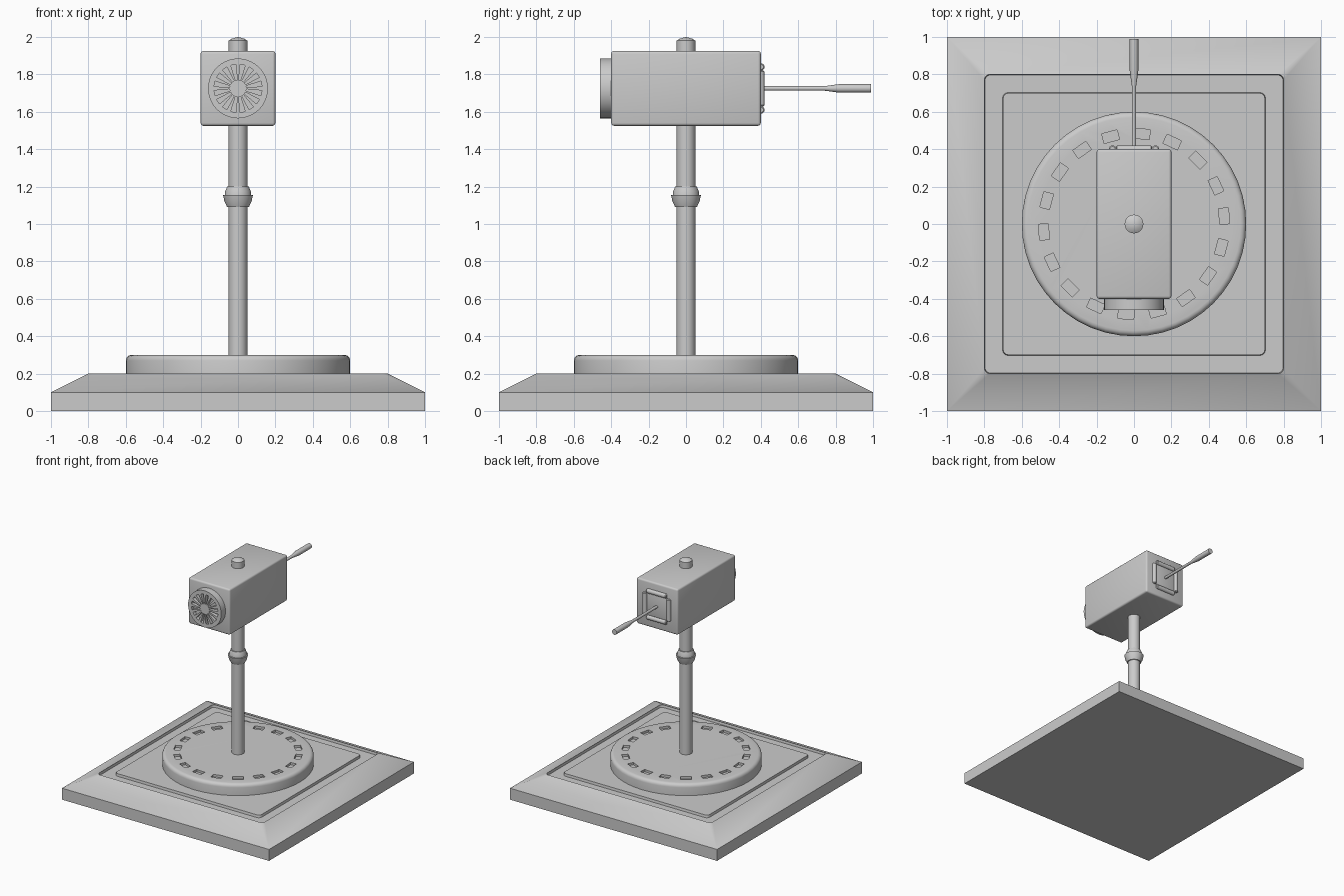
import bpy, bmesh
from math import sin, cos, pi, radians
from mathutils import Matrix, Vector

if "Cube" in bpy.data.objects:
    bpy.data.objects.remove(bpy.data.objects["Cube"])

FRONT = Matrix.Translation((0, -0.4, 1.725)) @ Matrix.Rotation(pi / 2, 4, 'X')
BACK = Matrix.Translation((0, 0.4, 1.725)) @ Matrix.Rotation(-pi / 2, 4, 'X')
UP = Matrix.Identity(4)


def finish(name, bm, matrix=UP, smooth=True):
    bmesh.ops.remove_doubles(bm, verts=bm.verts, dist=1e-5)
    bmesh.ops.transform(bm, matrix=matrix, verts=bm.verts)
    bmesh.ops.recalc_face_normals(bm, faces=bm.faces)
    me = bpy.data.meshes.new(name)
    bm.to_mesh(me)
    bm.free()
    ob = bpy.data.objects.new(name, me)
    bpy.context.collection.objects.link(ob)
    if smooth:
        bpy.ops.object.select_all(action='DESELECT')
        ob.select_set(True)
        bpy.context.view_layer.objects.active = ob
        bpy.ops.object.shade_smooth_by_angle(angle=radians(35))
    return ob


def loft(name, rings, matrix=UP):
    """Skin a stack of closed point rings and cap both ends."""
    bm = bmesh.new()
    loops = [[bm.verts.new(p) for p in ring] for ring in rings]
    n = len(loops[0])
    for a, b in zip(loops, loops[1:]):
        for i in range(n):
            j = (i + 1) % n
            bm.faces.new((a[i], a[j], b[j], b[i]))
    bm.faces.new(loops[0])
    bm.faces.new(loops[-1])
    return finish(name, bm, matrix)


def lathe(name, profile, n=32, matrix=UP):
    return loft(name, [[(r * cos(2 * pi * i / n), r * sin(2 * pi * i / n), z)
                        for i in range(n)] for r, z in profile], matrix)


def rounded_square(h, z, r):
    pts = []
    for k in range(4):
        for s in range(5):
            a = k * pi / 2 + s * pi / 8
            c = pi / 4 + k * pi / 2
            d = (h - r) * 2 ** 0.5
            pts.append((d * cos(c) + r * cos(a), d * sin(c) + r * sin(a), z))
    return pts


def cut_slots(target, n, phase, r0, r1, w0, w1, z0, z1, matrix=UP):
    """Radial ring of pockets, width w0 inside and w1 outside."""
    bm = bmesh.new()
    for k in range(n):
        vs = bmesh.ops.create_cube(bm, size=2)['verts']
        rot = Matrix.Rotation(phase + 2 * pi * k / n, 3, 'Z')
        for v in vs:
            out = v.co.x > 0
            v.co = rot @ Vector((r1 if out else r0, v.co.y * (w1 if out else w0) / 2,
                                 z1 if v.co.z > 0 else z0))
    cutter = finish(target.name + "_slot_cutter", bm, matrix, False)
    cutter.hide_render = True
    cutter.hide_set(True)
    mod = target.modifiers.new("slots", 'BOOLEAN')
    mod.operation = 'DIFFERENCE'
    mod.solver = 'EXACT'
    mod.object = cutter


def box(name, size, centre, bevel):
    bm = bmesh.new()
    bmesh.ops.create_cube(bm, size=1)
    bmesh.ops.scale(bm, vec=size, verts=bm.verts)
    bmesh.ops.bevel(bm, geom=bm.edges[:], offset=bevel, segments=3,
                    profile=0.5, affect='EDGES')
    return finish(name, bm, Matrix.Translation(centre))


# Square plinth with sloped sides and a groove around the inner panel
loft("plinth", [rounded_square(*a) for a in (
    (1, 0, 0), (1, 0.1, 0), (0.8, 0.2, 0.03), (0.797, 0.178, 0.03),
    (0.703, 0.178, 0.03), (0.7, 0.2, 0.03))])

# Round turntable with a ring of pockets
edge = [(0.57 + 0.03 * cos(a), 0.27 + 0.03 * sin(a)) for a in
        [i * pi / 8 for i in range(5)]]
turntable = lathe("turntable", [(0.6, 0.19)] + edge, 48)
cut_slots(turntable, 18, radians(5), 0.457, 0.51, 0.085, 0.085, 0.28, 0.35)

# Pole with pointed cap, and its two-part collar
lathe("pole", [(0.05, 0.29), (0.05, 1.98), (0.035, 1.99), (0, 2.0)])
lathe("collar_cup", [(0.05, 1.09), (0.058, 1.09), (0.072, 1.12),
                     (0.08, 1.155), (0.05, 1.155)])
lathe("collar_dome", [(0.05, 1.155), (0.07, 1.155), (0.068, 1.175),
                      (0.058, 1.2), (0.05, 1.2)])

# Head housing
box("housing", (0.4, 0.8, 0.4), (0, 0, 1.725), 0.015)

# Front grille with radial vents
grille = lathe("front_grille", [(0.16, -0.01), (0.16, 0.06)], 40, FRONT)
cut_slots(grille, 16, pi / 16, 0.045, 0.128, 0.01, 0.028, 0.03, 0.1, FRONT)

# Rear panel framed by four rounded bars
box("rear_panel", (0.19, 0.02, 0.19), (0, 0.396, 1.725), 0.003)
for k, side in enumerate(("right", "top", "left", "bottom")):
    m = BACK @ Matrix.Rotation(k * pi / 2, 4, 'Z') @ \
        Matrix.Translation((0.115, 0, 0)) @ Matrix.Rotation(pi / 2, 4, 'X')
    lathe("rear_bar_" + side, [(0.014, -0.096), (0.02, -0.09),
                               (0.02, 0.09), (0.014, 0.096)], 16, m)

# Rear lever with a thicker grip
lathe("rear_lever", [(0.012, -0.02), (0.012, 0.34), (0.023, 0.42),
                     (0.023, 0.588)], 16, BACK)
